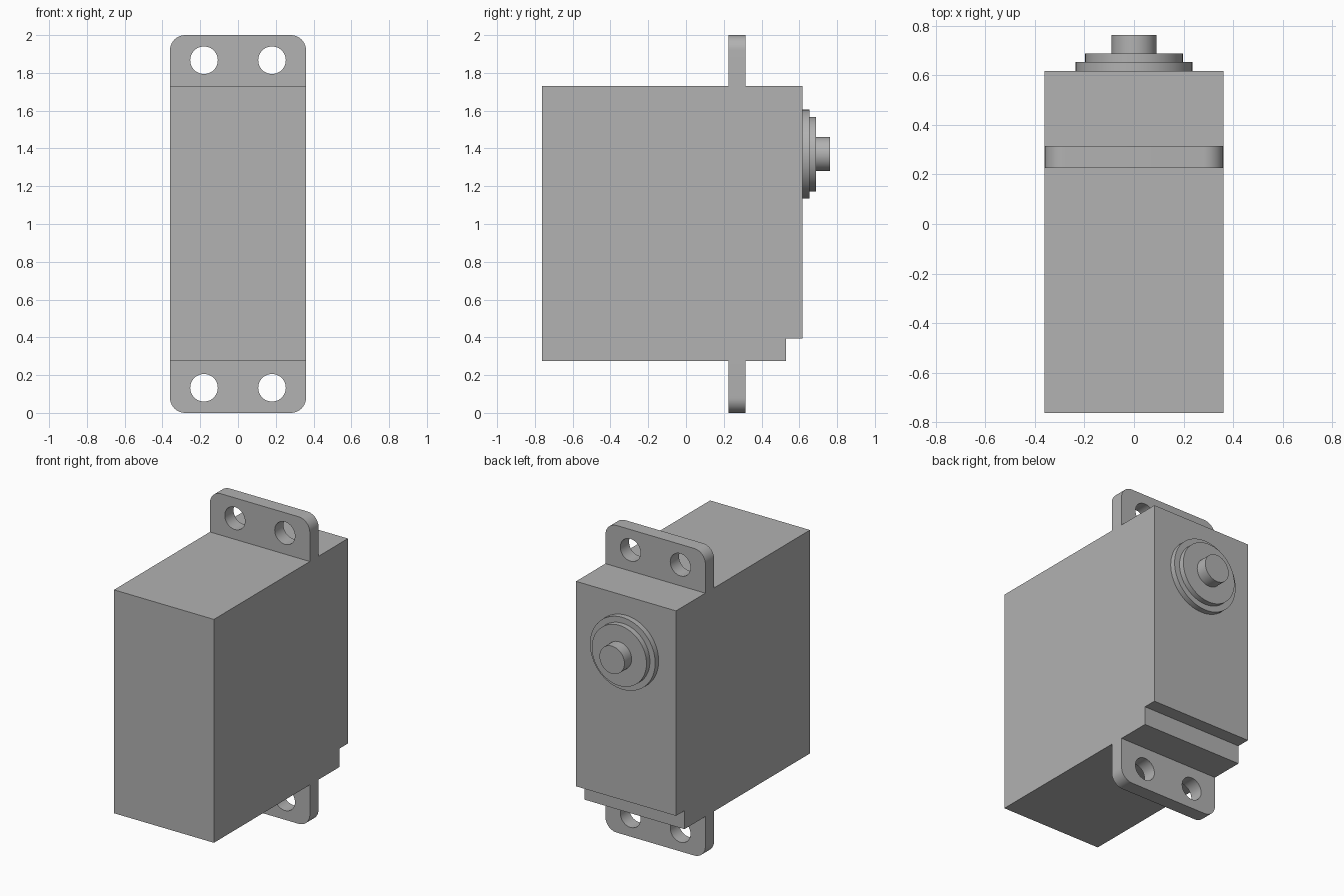
import bpy, bmesh, math
from mathutils import Matrix, Vector

cube = bpy.data.objects.get("Cube")
if cube:
    bpy.data.objects.remove(cube, do_unlink=True)

HALF_W = 0.36                    # half width of case and tabs
BOTTOM, TOP = 0.275, 1.73        # case height range
FRONT, BACK = -0.762, 0.617      # case depth range
TAB_Y, TAB_T = 0.27, 0.09        # tab centre and thickness
SHAFT_Z = 1.37

grey = bpy.data.materials.new("plain grey")
grey.use_nodes = True
GREY = (0.445, 0.445, 0.445, 1)
grey.diffuse_color = GREY
grey.node_tree.nodes["Principled BSDF"].inputs["Base Color"].default_value = GREY


def finish(obj):
    """Give the part its material and smooth only the curved walls."""
    obj.data.materials.clear()
    obj.data.materials.append(grey)
    bpy.ops.object.select_all(action="DESELECT")
    obj.select_set(True)
    bpy.context.view_layer.objects.active = obj
    bpy.ops.object.shade_smooth_by_angle(angle=math.radians(30))


def mesh_object(name, bm):
    bmesh.ops.recalc_face_normals(bm, faces=bm.faces)
    mesh = bpy.data.meshes.new(name)
    bm.to_mesh(mesh)
    bm.free()
    obj = bpy.data.objects.new(name, mesh)
    bpy.context.collection.objects.link(obj)
    finish(obj)
    return obj


def arc(cx, cz, r, start, end, steps):
    angles = [math.radians(start + (end - start) * i / steps) for i in range(steps + 1)]
    return [(cx + r * math.cos(a), cz + r * math.sin(a)) for a in angles]


def make_case():
    """Side profile with the stepped lower back edge, extruded across the width."""
    profile = [(FRONT, BOTTOM), (0.53, BOTTOM), (0.53, 0.395),
               (BACK, 0.395), (BACK, TOP), (FRONT, TOP)]
    bm = bmesh.new()
    face = bm.faces.new([bm.verts.new((-HALF_W, y, z)) for y, z in profile])
    side = bmesh.ops.extrude_face_region(bm, geom=[face])["geom"]
    moved = [v for v in side if isinstance(v, bmesh.types.BMVert)]
    bmesh.ops.translate(bm, verts=moved, vec=Vector((2 * HALF_W, 0, 0)))
    mesh_object("case", bm)


def make_tab(name, edge, root):
    """Mounting tab with rounded outer corners and two screw holes."""
    s = 1 if edge > root else -1
    r, hole_r = 0.08, 0.073
    cx, cz = HALF_W - r, edge - s * r
    outline = [(HALF_W, root)] + arc(cx, cz, r, 0, 90 * s, 10)
    outline += arc(-cx, cz, r, 90 * s, 180 * s, 10) + [(-HALF_W, root)]
    holes = [arc(x, edge - s * 0.133, hole_r, 0, 360, 40)[:-1] for x in (-0.18, 0.18)]

    curve = bpy.data.curves.new(name, "CURVE")
    curve.dimensions = "2D"
    curve.fill_mode = "BOTH"
    curve.extrude = TAB_T / 2
    for loop in [outline] + holes:
        spline = curve.splines.new("POLY")
        spline.points.add(len(loop) - 1)
        for point, (x, z) in zip(spline.points, loop):
            point.co = (x, z, 0, 1)
        spline.use_cyclic_u = True
    obj = bpy.data.objects.new(name, curve)
    bpy.context.collection.objects.link(obj)
    bpy.ops.object.select_all(action="DESELECT")
    obj.select_set(True)
    bpy.context.view_layer.objects.active = obj
    bpy.ops.object.convert(target="MESH")
    obj = bpy.context.view_layer.objects.active

    # Stand the plate upright and weld its faces to its walls
    bm = bmesh.new()
    bm.from_mesh(obj.data)
    bmesh.ops.remove_doubles(bm, verts=bm.verts, dist=0.0005)
    turn = Matrix.Translation((0, TAB_Y, 0)) @ Matrix.Rotation(math.pi / 2, 4, "X")
    bmesh.ops.transform(bm, matrix=turn, verts=bm.verts)
    bmesh.ops.recalc_face_normals(bm, faces=bm.faces)
    bm.to_mesh(obj.data)
    bm.free()
    finish(obj)


def make_disc(name, radius, y0, y1):
    bm = bmesh.new()
    place = Matrix.Translation((0, (y0 + y1) / 2, SHAFT_Z)) @ Matrix.Rotation(math.pi / 2, 4, "X")
    bmesh.ops.create_cone(bm, cap_ends=True, segments=64, radius1=radius,
                          radius2=radius, depth=y1 - y0, matrix=place)
    mesh_object(name, bm)


make_case()
make_tab("lower_mounting_tab", 0, BOTTOM)
make_tab("upper_mounting_tab", 2, TOP)

# Output boss and shaft, stacked outward from the back
make_disc("boss_base", 0.235, BACK, 0.653)
make_disc("boss_step", 0.197, 0.653, 0.688)
make_disc("output_shaft", 0.09, 0.688, 0.762)
